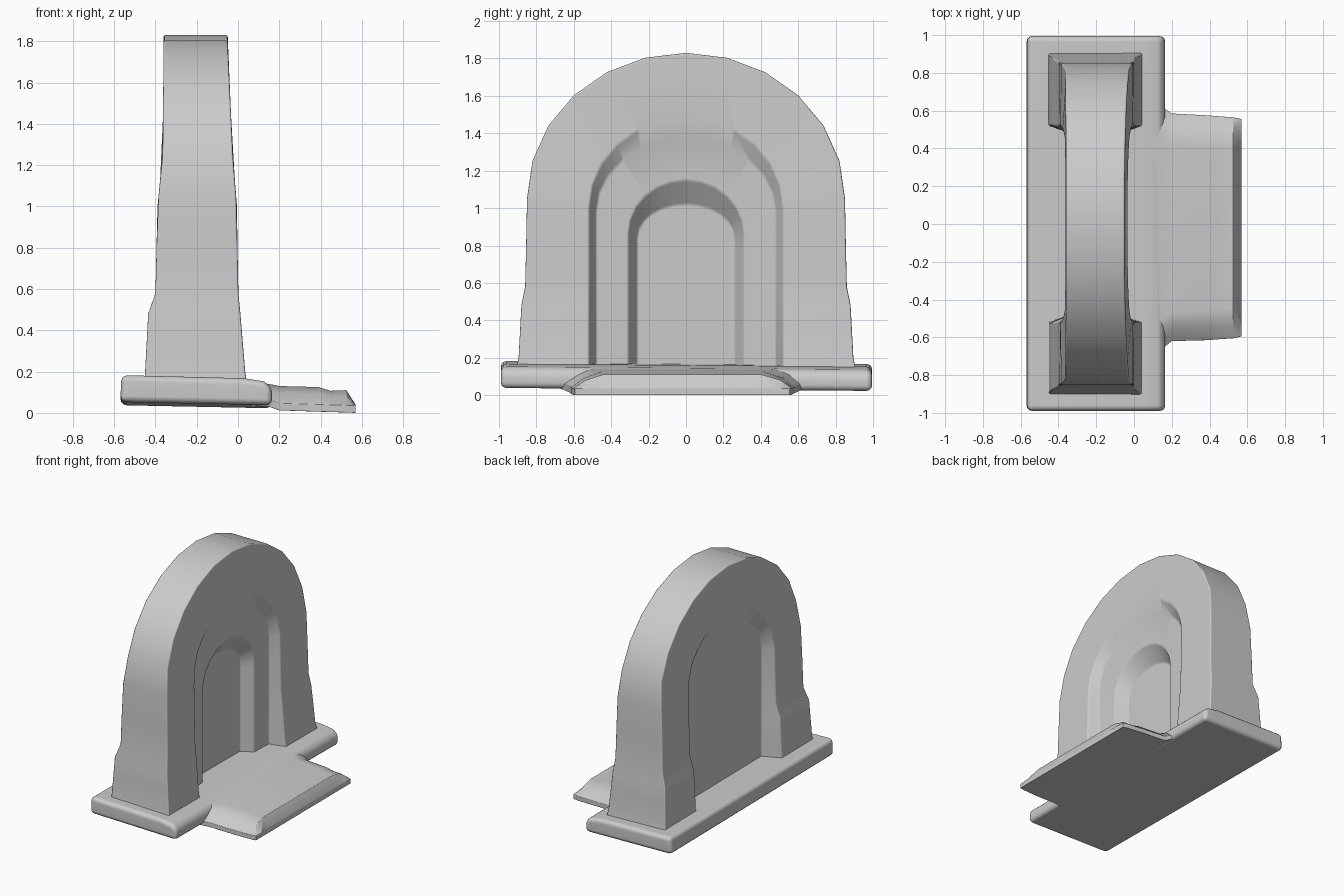
import bpy, bmesh
from math import sin, cos, pi

cube = bpy.data.objects.get("Cube")
if cube:
    bpy.data.objects.remove(cube, do_unlink=True)

stone = bpy.data.materials.new("grey stone")
stone.use_nodes = True
grey = (0.6, 0.6, 0.6, 1)
stone.diffuse_color = grey
stone.node_tree.nodes["Principled BSDF"].inputs["Base Color"].default_value = grey


def interp(table, z):
    """Linear lookup in (z, value) pairs."""
    for (a, u), (b, v) in zip(table, table[1:]):
        if z <= b:
            return u + (v - u) * max(z - a, 0) / (b - a)
    return table[-1][1]


def loft(name, rings, bevel, angle):
    """Skin closed rings, cap both ends, round the edges and smooth."""
    bm = bmesh.new()
    loops = [[bm.verts.new(p) for p in ring] for ring in rings]
    n = len(loops[0])
    for a, b in zip(loops, loops[1:]):
        for i in range(n):
            j = (i + 1) % n
            bm.faces.new((a[i], a[j], b[j], b[i]))
    bm.faces.new(loops[0])
    bm.faces.new(loops[-1])
    bmesh.ops.recalc_face_normals(bm, faces=bm.faces)
    mesh = bpy.data.meshes.new(name)
    bm.to_mesh(mesh)
    bm.free()
    mesh.materials.append(stone)
    for p in mesh.polygons:
        p.use_smooth = True
    obj = bpy.data.objects.new(name, mesh)
    bpy.context.collection.objects.link(obj)
    mod = obj.modifiers.new("rounding", 'BEVEL')
    mod.width, mod.segments = bevel, 3
    mod.limit_method, mod.angle_limit = 'ANGLE', angle
    obj.modifiers.new("normals", 'WEIGHTED_NORMAL').keep_sharp = True
    return obj


# Arched wall: nested arch outlines from the back niche to the front niche
FRONT = [(.1, .05), (.2, .035), (.5, .01), (.6, 0), (1, -.005), (1.25, -.025), (1.8, -.05)]
BACK = [(.1, -.455), (.2, -.45), (.48, -.435), (.58, -.4), (1, -.39), (1.25, -.365), (1.8, -.36)]
FLARE = [(.1, .065), (.2, .045), (.48, .03), (.58, .01), (1, 0)]
LEG = [.1, .2, .35, .48, .58, .8]


def arch(width, spring, top, depth, flare=0):
    """Arch outline; depth is a constant x or a table of x by height."""
    side = [(width + flare * interp(FLARE, z), z) for z in LEG]
    arc = [(width * cos(pi * i / 12), spring + (top - spring) * sin(pi * i / 12))
           for i in range(13)]
    pts = side + arc + [(-y, z) for y, z in reversed(side)]
    return [(interp(depth, z) if isinstance(depth, list) else depth, y, z)
            for y, z in pts]


loft("arched_wall", [
    arch(.47, .98, 1.36, -.31),
    arch(.52, 1, 1.48, BACK),
    arch(.85, 1.05, 1.83, BACK, 1),
    arch(.85, 1.05, 1.83, FRONT, 1),
    arch(.52, 1, 1.48, FRONT),
    arch(.48, .98, 1.37, -.075),
    arch(.31, .86, 1.15, -.08),
    arch(.26, .84, 1.02, -.165),
], .025, .5)

# Base slab: a side profile swept along the depth
slab = [(-.57, .045), (-.565, .175), (.03, .16), (.125, .145), (.165, .115), (.165, .03)]
loft("base_slab", [[(x, y, z - .008 * y) for x, z in slab] for y in (-.99, .995)], .03, .6)


# Doorstep: sloping sides, a shallow crease and a thin outer lip
def step_section(x, y0, y1, height, bottom):
    edge = min(bottom + .035, height)
    return [(x, y0, bottom), (x, y0, edge), (x, y0 + .07, .6 * height + .4 * edge),
            (x, y0 + .16, height), (x, y1 - .16, height),
            (x, y1 - .06, .6 * height + .4 * edge), (x, y1, edge), (x, y1, bottom)]


loft("doorstep", [
    step_section(.02, -.68, .64, .155, .036),
    step_section(.15, -.66, .62, .14, .03),
    step_section(.2, -.62, .585, .13, .012),
    step_section(.39, -.615, .575, .125, .006),
    step_section(.45, -.61, .57, .107, .004),
    step_section(.525, -.605, .565, .11, .002),
    step_section(.57, -.595, .555, .04, 0),
], .012, .7)
